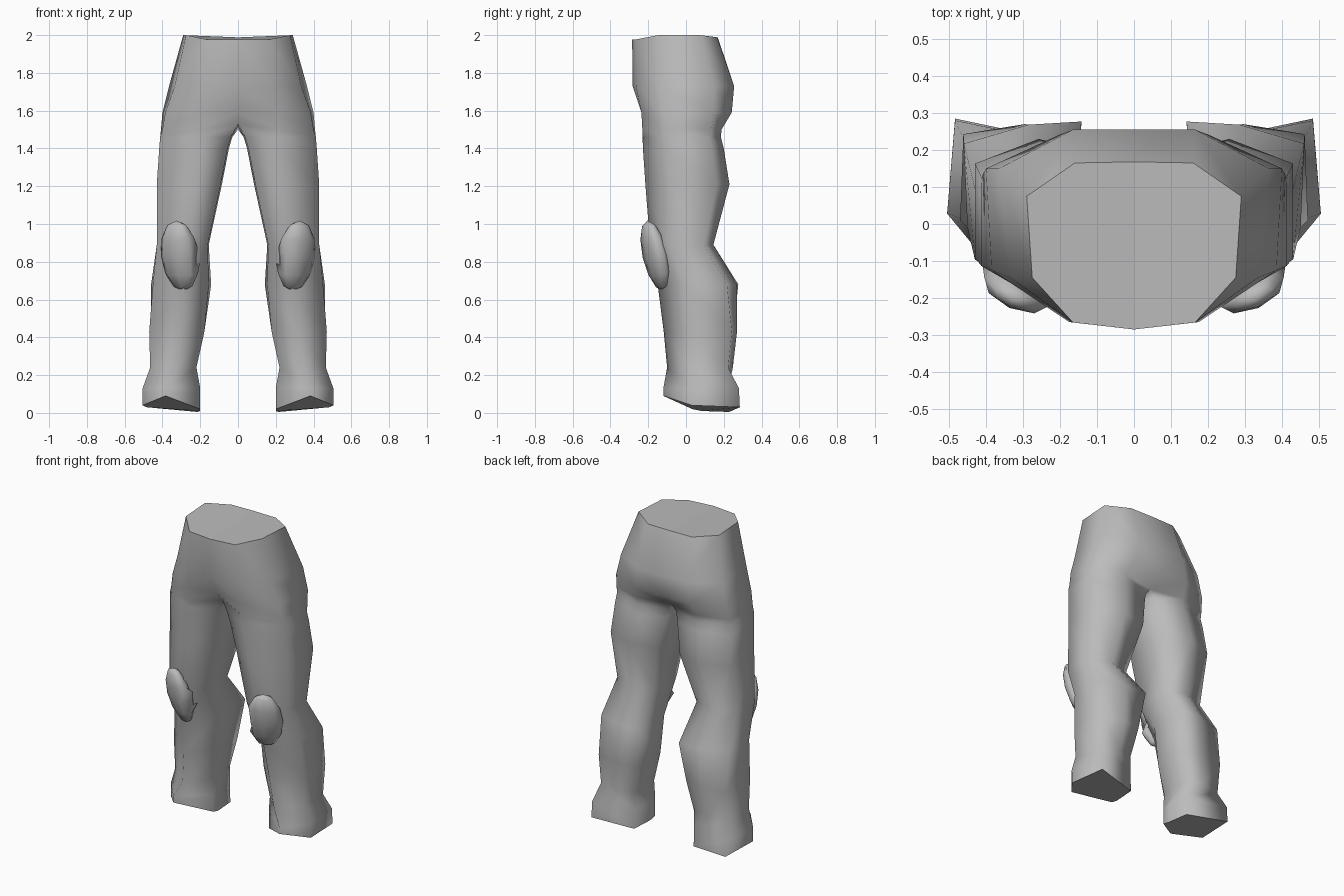
import bpy, bmesh, math
from mathutils import Matrix, Vector

cube = bpy.data.objects.get("Cube")
if cube:
    bpy.data.objects.remove(cube, do_unlink=True)

grey = bpy.data.materials.new("plain_grey")
grey.use_nodes = True
grey.diffuse_color = (0.5, 0.5, 0.5, 1)
grey.node_tree.nodes["Principled BSDF"].inputs["Base Color"].default_value = grey.diffuse_color


def finish(name, bm):
    """Turn a bmesh into a named, smooth object that keeps its marked sharp edges."""
    bmesh.ops.recalc_face_normals(bm, faces=bm.faces)
    for face in bm.faces:
        face.smooth = True
    mesh = bpy.data.meshes.new(name)
    bm.to_mesh(mesh)
    bm.free()
    obj = bpy.data.objects.new(name, mesh)
    bpy.context.collection.objects.link(obj)
    mesh.materials.append(grey)
    return obj


# Half rings of the hips, from centre front round the side to centre back
hips = [
    (2.0, [(0, -.285), (.165, -.266), (.275, -.145), (.29, .075), (.16, .165), (0, .168)]),
    (1.73, [(0, -.283), (.175, -.265), (.335, -.145), (.365, .15), (.165, .255), (0, .255)]),
    (1.59, [(0, -.21), (.2, -.236), (.385, -.125), (.4, .15), (.2, .242), (0, .238)]),
    (1.5, [(0, -.16), (.21, -.231), (.4, -.118), (.408, .135), (.22, .188), (0, .15)]),
]

# Leg cross-sections as fractions (inner to outer, front to back)
thigh = [(.02, .16), (.4, 0), (1, .28), (1, .85), (.5, 1), (0, .9)]
calf = [(.04, .36), (.45, 0), (.97, .33), (1, .86), (.45, .98), (0, 1)]
shin = [(0, .33), (.45, 0), (1, .33), (.97, .93), (.4, 1), (0, .95)]
foot = [(0, .38), (.6, 0), (1, .37), (.93, 1), (.05, .86), (0, .5)]

# Height, inner x, outer x, front y, back y and section
leg = [
    (1.46, .03, .412, -.23, .185, thigh),
    (1.4, .048, .417, -.228, .2, thigh),
    (1.21, .085, .43, -.215, .23, thigh),
    (.89, .155, .43, -.19, .145, thigh),
    (.68, .142, .46, -.15, .277, calf),
    (.43, .178, .47, -.118, .27, shin),
    (.24, .22, .465, -.1, .248, shin),
    (.13, .2, .505, -.12, .28, foot),
    (0, .2, .505, -.12, .285, foot),
]
sole_height = [.02, .09, .04, .03, .005, .01]

# Trousers: hips and leg lofted as one half, then mirrored
bm = bmesh.new()
rings = []
for z, points in hips:
    rings.append([bm.verts.new((x, y, z)) for x, y in points])
for z, inner, outer, front, back, section in leg:
    rings.append([bm.verts.new((inner + u * (outer - inner), front + v * (back - front), z))
                  for u, v in section])
for vert in rings[0][:2]:
    vert.co.z -= .023
for vert in rings[0][-2:]:
    vert.co.z -= .012
rings[len(hips) - 1][0].co.z += .03
for vert, z in zip(rings[-1], sole_height):
    vert.co.z = z

count = len(thigh)
for level, (upper, lower) in enumerate(zip(rings, rings[1:])):
    closed = level >= len(hips) - 1
    for i in range(count if closed else count - 1):
        j = (i + 1) % count
        bm.faces.new((upper[i], upper[j], lower[j], lower[i]))

# Crisp rims around the waist cap and the sole
for ring in (rings[0], rings[-1]):
    cap = bm.faces.new(ring)
    for edge in cap.edges:
        edge.smooth = False
trousers = finish("trousers", bm)
mirror = trousers.modifiers.new("mirror", "MIRROR")
mirror.use_clip = True

# Knee pads: smooth ovals leaning forward and turned outward
for side, name in ((1, "left_knee_pad"), (-1, "right_knee_pad")):
    bm = bmesh.new()
    bmesh.ops.create_uvsphere(bm, u_segments=8, v_segments=6, radius=1)
    shape = (Matrix.Translation((.308, -.162, .832))
             @ Matrix.Rotation(math.radians(24), 4, "Z")
             @ Matrix.Rotation(math.radians(14), 4, "X")
             @ Matrix.Diagonal((.11, .057, .192, 1)))
    bm.transform(shape)
    # Small inner corner that tucks against the leg
    tip = min(bm.verts, key=lambda v: v.co.x)
    tip.co += Vector((-.008, .11, -.01))
    bm.transform(Matrix.Diagonal((side, 1, 1, 1)))
    finish(name, bm)
